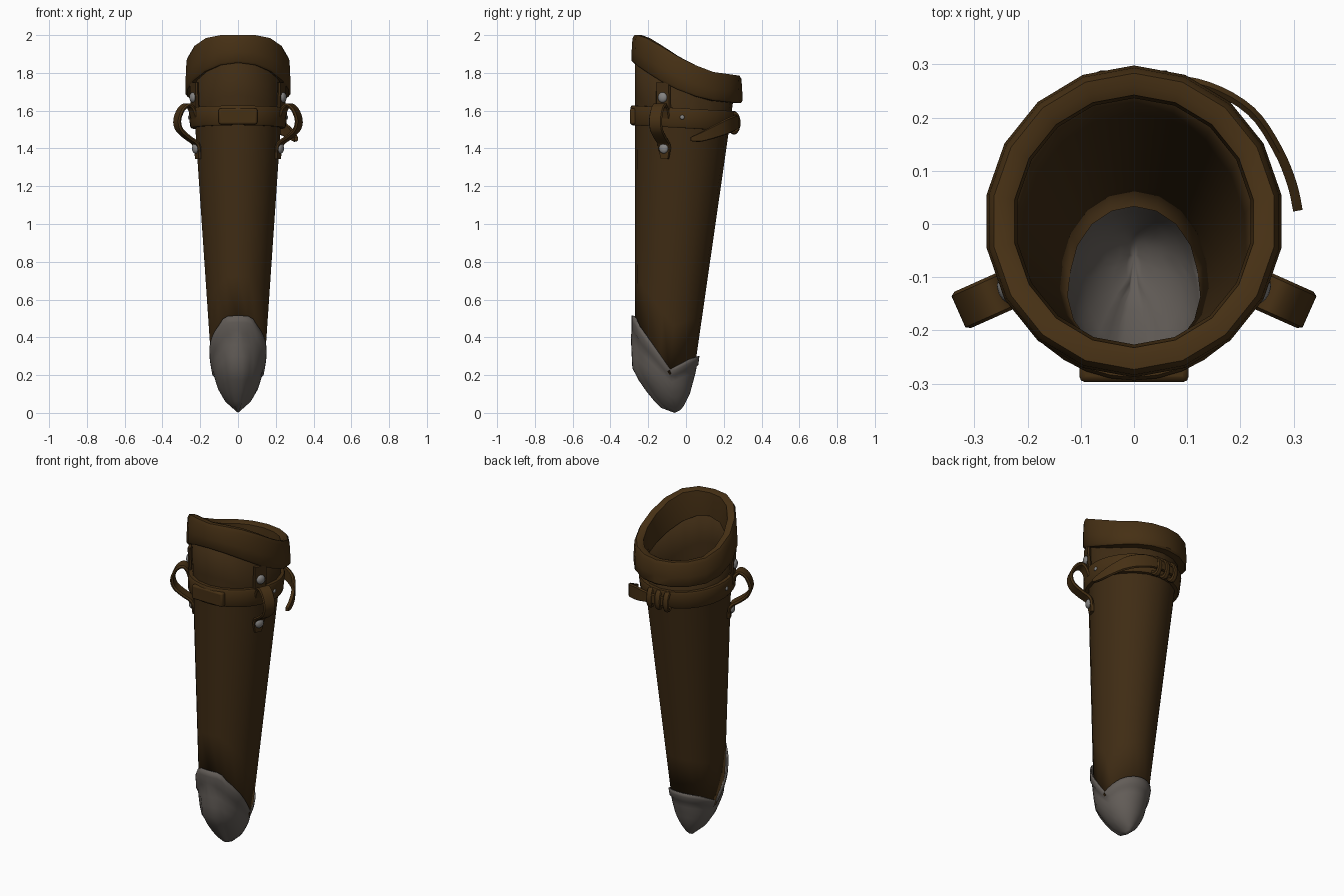
import bpy, bmesh, math
from math import sin, cos, pi, radians
from mathutils import Vector

if "Cube" in bpy.data.objects:
    bpy.data.objects.remove(bpy.data.objects["Cube"])


def material(name, rgb):
    m = bpy.data.materials.new(name)
    m.diffuse_color = (*rgb, 1)
    m.use_nodes = True
    m.node_tree.nodes["Principled BSDF"].inputs["Base Color"].default_value = m.diffuse_color
    return m


LEATHER = material("dark_leather", (0.050, 0.025, 0.007))
TRIM = material("trim_leather", (0.060, 0.029, 0.007))
METAL = material("dull_metal", (0.125, 0.110, 0.098))
RIVET = material("rivet_steel", (0.23, 0.225, 0.22))


def interp(table, x):
    if x <= table[0][0]:
        return table[0][1]
    for (x0, y0), (x1, y1) in zip(table, table[1:]):
        if x <= x1:
            return y0 + (y1 - y0) * (x - x0) / (x1 - x0)
    return table[-1][1]


def finish(ob, mat, angle=40):
    ob.data.materials.clear()
    ob.data.materials.append(mat)
    bpy.ops.object.select_all(action='DESELECT')
    ob.select_set(True)
    bpy.context.view_layer.objects.active = ob
    bpy.ops.object.shade_smooth_by_angle(angle=radians(angle))
    return ob


def loft(name, rows, mat, wrap=False, caps=False, pole=None, thick=0, angle=40):
    """Skin closed rings of points; wrap joins the last ring to the first."""
    bm = bmesh.new()
    vr = [[bm.verts.new(p) for p in r] for r in rows]
    n = len(rows[0])
    pairs = list(zip(vr, vr[1:])) + ([(vr[-1], vr[0])] if wrap else [])
    for a, b in pairs:
        for i in range(n):
            j = (i + 1) % n
            bm.faces.new((a[i], b[i], b[j], a[j]))
    if caps:
        bm.faces.new(vr[0])
        bm.faces.new(vr[-1][::-1])
    if pole:
        p = bm.verts.new(pole)
        for i in range(n):
            bm.faces.new((vr[-1][i], p, vr[-1][(i + 1) % n]))
    if wrap or caps:
        bmesh.ops.recalc_face_normals(bm, faces=bm.faces[:])
    me = bpy.data.meshes.new(name)
    bm.to_mesh(me)
    bm.free()
    ob = bpy.data.objects.new(name, me)
    bpy.context.collection.objects.link(ob)
    finish(ob, mat, angle)
    if thick:
        s = ob.modifiers.new("thickness", 'SOLIDIFY')
        s.thickness = thick
        s.offset = -1
    return ob


def ribbon(name, pts, wdir, widths, thick, mat, steps=4):
    """Flat strap swept along a smooth path."""
    P = [Vector(p) for p in pts]
    W = Vector(wdir).normalized()
    path, ws = [], []
    for i in range(len(P) - 1):
        a, b, c, d = P[max(i - 1, 0)], P[i], P[i + 1], P[min(i + 2, len(P) - 1)]
        for k in range(steps):
            t = k / steps
            path.append(0.5 * (2 * b + (c - a) * t + (2 * a - 5 * b + 4 * c - d) * t * t
                               + (3 * b - a - 3 * c + d) * t ** 3))
            ws.append(widths[i] * (1 - t) + widths[i + 1] * t)
    path.append(P[-1])
    ws.append(widths[-1])
    rows = []
    for i, p in enumerate(path):
        T = path[min(i + 1, len(path) - 1)] - path[max(i - 1, 0)]
        N = T.cross(W).normalized() * thick / 2
        w = W * ws[i] / 2
        rows.append([p + w * 0.85 + N, p + w, p + w * 0.85 - N,
                     p - w * 0.85 - N, p - w, p - w * 0.85 + N])
    return loft(name, rows, mat, caps=True, angle=50)


def section(z, a, off=0.0):
    """Point on the tapered tube wall: straight front, sloping back."""
    yf, yb = -0.27, 0.012 + 0.144 * z
    w, d, yc = 0.1255 + 0.069 * z, (yb - yf) / 2, (yb + yf) / 2
    return Vector(((w + off) * cos(a), yc + (d + off) * sin(a), z))


def angles(n):
    return [pi / 2 + 2 * pi * i / n for i in range(n)]


COLLAR_TOP = [(-.25, 2.0), (-.1, 1.92), (0, 1.86), (.15, 1.805), (.3, 1.785)]
COLLAR_LOW = [(-.29, 1.855), (-.165, 1.77), (0, 1.69), (.13, 1.655), (.3, 1.64)]
CAP_RIM = [(-1, .515), (-.92, .51), (-.8, .46), (.15, .23), (.75, .285), (1, .30)]

# tapered leather tube, open at both ends
A = angles(18)
rows = []
for k in range(7):
    ring = []
    for a in A:
        top = interp(COLLAR_LOW, 0.27 * sin(a)) + 0.08
        low = interp(CAP_RIM, sin(a)) - 0.03
        ring.append(section(top + (low - top) * k / 6, a))
    rows.append(ring)
loft("quiver_body", rows, LEATHER, thick=0.018)

# thick slanted collar at the mouth
profile = [(.88, 0), (.97, 0), (1, .07), (1, .4), (.985, .88), (.95, 1),
           (.87, 1), (.81, .95), (.79, .5), (.79, 0)]
rows = []
for s, t in profile:
    ring = []
    for a in A:
        y = 0.005 + 0.293 * sin(a)
        lo, hi = interp(COLLAR_LOW, y), interp(COLLAR_TOP, y)
        ring.append((0.281 * s * cos(a), 0.005 + 0.293 * s * sin(a), lo + (hi - lo) * t))
    rows.append(ring)
loft("mouth_collar", rows, TRIM, wrap=True)

# metal toe cap with pointed rim, thick edge and a raised front leaf
CAP_F = [(0, -.06), (.03, -.13), (.1, -.19), (.22, -.273), (.35, -.28), (.52, -.28)]
CAP_B = [(0, -.06), (.02, -.02), (.1, .02), (.22, .053), (.3, .063), (.52, .095)]
CAP_W = [(0, 0), (.06, .068), (.13, .108), (.2, .128), (.36, .155), (.52, .17)]
rows = []
for f in (1, .93, .85, .81, .7, .58, .46, .34, .22, .12, .05):
    ring = []
    for a in angles(40):
        z = interp(CAP_RIM, sin(a)) * f
        yf, yb, w = interp(CAP_F, z), interp(CAP_B, z), interp(CAP_W, z)
        off = 0.008 if f > 0.82 else 0.0
        if sin(a) < 0 and abs(w * cos(a)) < 0.055 * sin(pi * min(z / .43, 1)):
            off = 0.010
        ring.append(((w + off) * cos(a), (yf + yb) / 2 + ((yb - yf) / 2 + off) * sin(a), z))
    rows.append(ring)
loft("toe_cap", rows, METAL, pole=(0, -.06, 0), thick=0.008, angle=50)

# belt round the upper tube, dipping slightly at the back
rows = []
for off, dz in [(-.005, -.052), (.018, -.052), (.024, -.042), (.024, .042), (.018, .052), (-.005, .052)]:
    rows.append([section(1.56 + dz - 0.015 * sin(a), a, off) for a in angles(36)])
loft("belt", rows, TRIM, wrap=True)

# front belt keeper
bpy.ops.mesh.primitive_cube_add(size=1, location=(0, -.279, 1.57))
keeper = bpy.context.object
keeper.name = "belt_keeper"
keeper.scale = (.205, .036, .085)
bpy.ops.object.transform_apply(location=False, rotation=False, scale=True)
bev = keeper.modifiers.new("bevel", 'BEVEL')
bev.width, bev.segments = 0.01, 2
finish(keeper, TRIM)

# wrapped knot at the back and the loose strap end
for i, x in enumerate((-.055, 0, .055)):
    bpy.ops.mesh.primitive_torus_add(major_radius=.045, minor_radius=.014, major_segments=20,
                                     minor_segments=8, location=(x, .254, 1.535),
                                     rotation=(0, pi / 2, radians(12)))
    coil = bpy.context.object
    coil.name = f"knot_coil_{i + 1}"
    coil.scale = (1.05, .6, 1.3)
    finish(coil, TRIM)
ribbon("strap_tail", [(-.06, .262, 1.535), (.05, .272, 1.54), (.14, .258, 1.535), (.22, .212, 1.515),
                      (.27, .14, 1.485), (.297, .075, 1.46), (.308, .025, 1.45)],
       (0, 0, 1), [.05, .06, .085, .085, .07, .05, .02], 0.018, TRIM)


def rivet(name, loc, ang, r):
    bpy.ops.mesh.primitive_uv_sphere_add(segments=12, ring_count=8, radius=r, location=loc,
                                         rotation=(0, 0, ang))
    ob = bpy.context.object
    ob.name = name
    ob.scale = (.6, 1, 1)
    finish(ob, RIVET)


# mirrored hanging loops with riveted tabs
TILT = radians(-24)
LOOP = [(.25, 1.56), (.268, 1.61), (.295, 1.63), (.33, 1.605), (.352, 1.55),
        (.34, 1.5), (.295, 1.46), (.25, 1.43), (.236, 1.40), (.230, 1.345)]
for side, sx in (("right", 1), ("left", -1)):
    def place(r, z):
        return (sx * r * cos(TILT), -.018 + r * sin(TILT), z)

    wdir = (-sx * sin(TILT), cos(TILT), 0)
    ang = TILT if sx > 0 else pi - TILT
    ribbon(f"{side}_loop", [place(r, z) for r, z in LOOP], wdir,
           [.075] * 8 + [.075, .045], 0.018, TRIM)
    ribbon(f"{side}_tab", [place(.254, 1.75), place(.252, 1.68), place(.247, 1.58)], wdir,
           [.085] * 3, 0.018, LEATHER)
    rivet(f"{side}_upper_rivet", place(.262, 1.67), ang, .027)
    rivet(f"{side}_lower_rivet", place(.247, 1.40), ang, .027)
    p = section(1.565, 0, .024)
    rivet(f"{side}_belt_stud", (sx * p.x, -.02, 1.565), 0 if sx > 0 else pi, .012)
